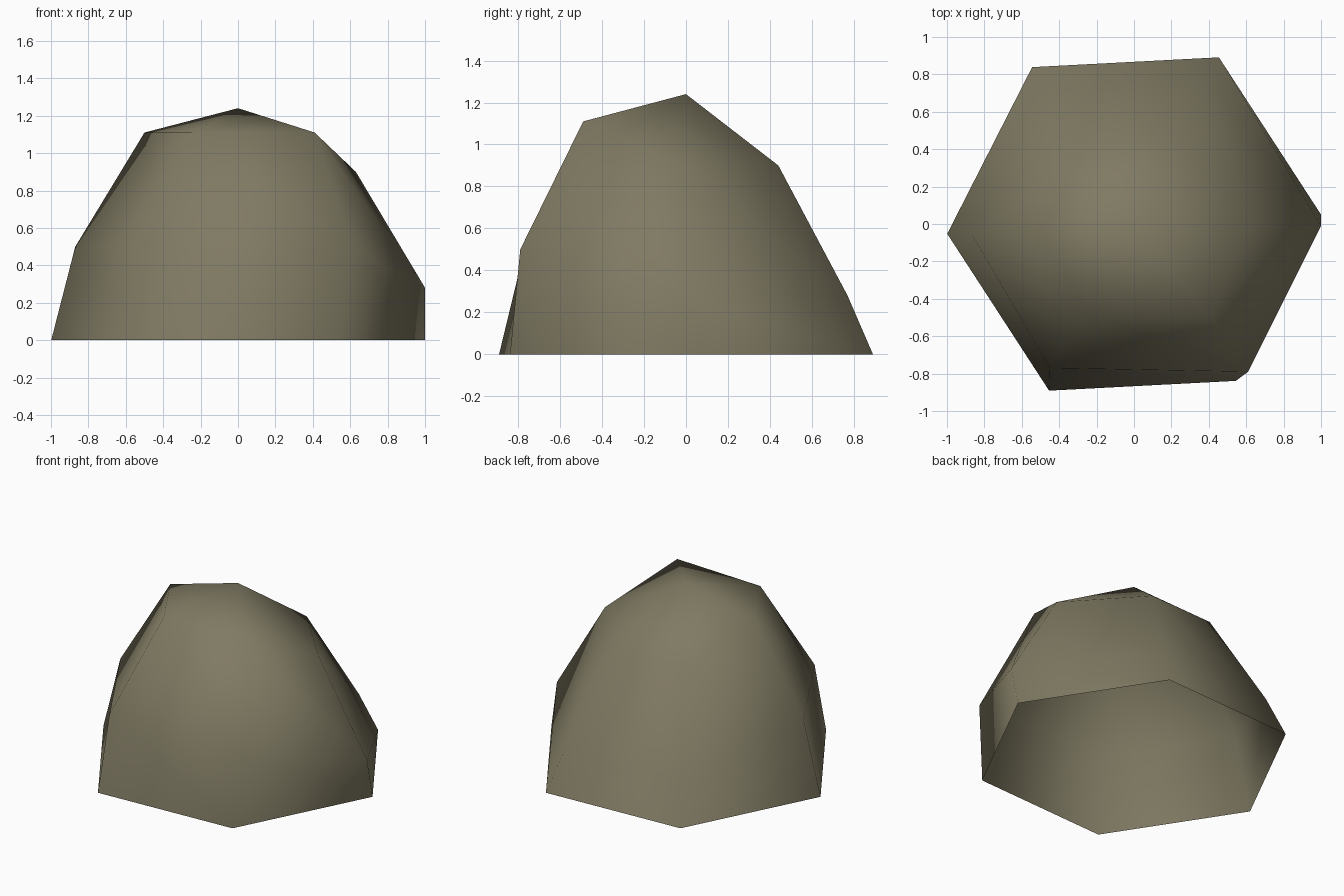
import bpy
import bmesh
from math import sin, cos, radians

if "Cube" in bpy.data.objects:
    bpy.data.objects.remove(bpy.data.objects["Cube"], do_unlink=True)

# Single stone colour
stone = bpy.data.materials.new("olive_stone")
stone.use_nodes = True
colour = (0.216, 0.195, 0.124, 1)
stone.diffuse_color = colour
bsdf = stone.node_tree.nodes["Principled BSDF"]
bsdf.inputs["Base Color"].default_value = colour
bsdf.inputs["Roughness"].default_value = 0.9

SIDES = 6
TURN = 3.0

bm = bmesh.new()

# Regular foot ring, open underneath
foot = [bm.verts.new((cos(radians(TURN + 60 * k)), sin(radians(TURN + 60 * k)), 0))
        for k in range(SIDES)]

# Weathered rings: the back half sits lower, the front half is raised
belly = [bm.verts.new(p) for p in (
    (1.0, -0.01, 0.28), (0.39, 0.77, 0.28), (-0.47, 0.73, 0.28),
    (-0.87, -0.05, 0.5), (-0.45, -0.77, 0.5), (0.61, -0.79, 0.5))]
shoulder = [bm.verts.new(p) for p in (
    (0.63, -0.01, 0.9), (0.22, 0.44, 0.9), (-0.27, 0.42, 0.9),
    (-0.5, -0.03, 1.11), (-0.25, -0.46, 1.11), (0.41, -0.49, 1.11))]
peak = bm.verts.new((0, 0, 1.24))

# Triangulated bands, then a fan up to the peak
for low, high in ((foot, belly), (belly, shoulder)):
    for k in range(SIDES):
        n = (k + 1) % SIDES
        bm.faces.new((high[k], low[k], low[n]))
        bm.faces.new((high[k], low[n], high[n]))
for k in range(SIDES):
    bm.faces.new((shoulder[k], shoulder[(k + 1) % SIDES], peak))
for face in bm.faces:
    face.smooth = True

mesh = bpy.data.meshes.new("boulder")
bm.to_mesh(mesh)
bm.free()
mesh.materials.append(stone)
boulder = bpy.data.objects.new("boulder", mesh)
bpy.context.collection.objects.link(boulder)
